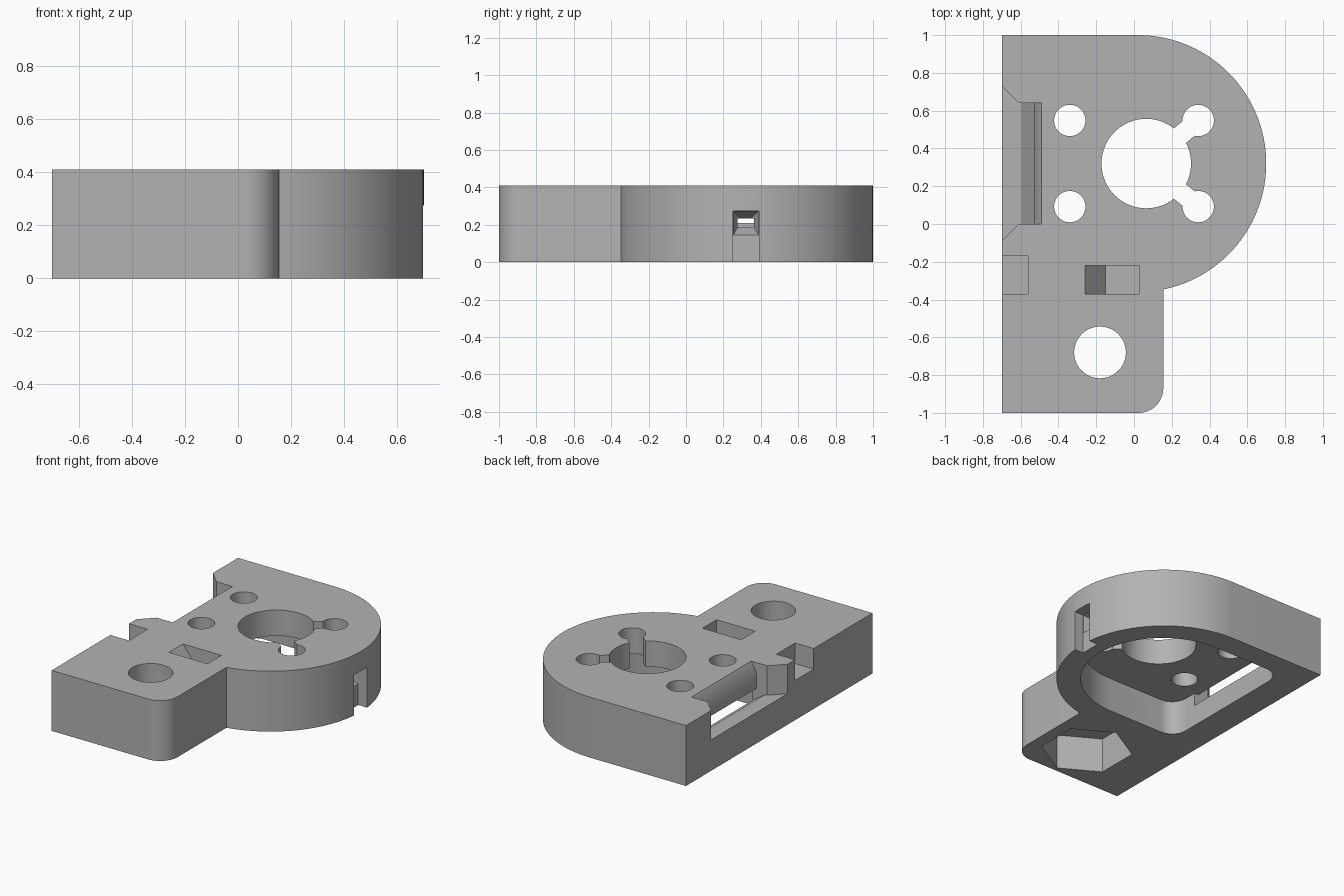
import bpy, bmesh
from math import cos, sin, radians, atan2, hypot
from mathutils import Vector

if "Cube" in bpy.data.objects:
    bpy.data.objects.remove(bpy.data.objects["Cube"])

HEIGHT = 0.41
CEILING = 0.235
LIP = 0.21
MID_Y = 0.32

grey = bpy.data.materials.new("plain grey")
grey.use_nodes = True
colour = (0.45, 0.45, 0.45, 1)
grey.diffuse_color = colour
grey.node_tree.nodes["Principled BSDF"].inputs["Base Color"].default_value = colour


def arc(cx, cy, r, start, end, steps):
    angles = [radians(start + (end - start) * i / steps) for i in range(steps + 1)]
    return [(cx + r * cos(a), cy + r * sin(a)) for a in angles]


def prism(name, points, low, high, along="z"):
    """Extrude a flat outline along z, or an x-z outline along y."""
    bm = bmesh.new()
    place = (lambda p, h: (p[0], p[1], h)) if along == "z" else (lambda p, h: (p[0], h, p[1]))
    lower = [bm.verts.new(place(p, low)) for p in points]
    upper = [bm.verts.new(place(p, high)) for p in points]
    bm.faces.new(lower)
    bm.faces.new(upper)
    for i in range(len(points)):
        j = (i + 1) % len(points)
        bm.faces.new((lower[i], lower[j], upper[j], upper[i]))
    bmesh.ops.recalc_face_normals(bm, faces=bm.faces)
    mesh = bpy.data.meshes.new(name)
    bm.to_mesh(mesh)
    bm.free()
    mesh.materials.append(grey)
    obj = bpy.data.objects.new(name, mesh)
    bpy.context.collection.objects.link(obj)
    return obj


def rect(x0, x1, y0, y1):
    return [(x0, y0), (x1, y0), (x1, y1), (x0, y1)]


def circle(x, y, r, sides=48, start=0):
    return arc(x, y, r, start, start + 360, sides)[:-1]


# Body plate: square tab with one rounded corner, joined to a round head
outline = [(-0.7, -1)] + arc(0.025, -0.87, 0.13, -90, 0, 12)
outline += arc(0.02, MID_Y, 0.68, -78.5, 90, 56) + [(-0.7, 1)]
body = prism("motor_mount_body", outline, 0, HEIGHT)

cutters = []


def cut(*args, **kw):
    cutters.append(prism(*args, **kw))


# Motor cavity open underneath
cavity = arc(0.03, MID_Y, 0.52, -90, 90, 48)
cavity += arc(-0.39, MID_Y + 0.41, 0.11, 90, 180, 8) + arc(-0.39, MID_Y - 0.41, 0.11, 180, 270, 8)
cut("cavity", cavity, -0.1, CEILING)

# Shaft hole, screw holes and the two channels that join them
shaft = Vector((0.065, MID_Y))
cut("shaft_hole", circle(*shaft, 0.237, 64), 0.1, 0.5)
for dy in (-0.228, 0.228):
    for x in (-0.34, 0.34):
        cut("screw_hole", circle(x, MID_Y + dy, 0.083), 0.1, 0.5)
    end = Vector((0.34, MID_Y + dy))
    way = (end - shaft).normalized()
    side = Vector((-way.y, way.x)) * 0.05
    start = shaft + way * 0.12
    cut("channel", [start - side, end - side, end + side, start + side], 0.1, 0.5)

# Mounting bolt hole with a hexagonal nut pocket below
cut("bolt_hole", circle(-0.18, -0.68, 0.137), -0.1, 0.5)
cut("nut_pocket", circle(-0.18, -0.68, 0.29, 6, 30), -0.1, 0.24)

# Wide side window: chamfered top edge, flat lip, ramp into the cavity
window = [(-0.8, 0.45), (-0.467, 0.45), (-0.53, 0.34), (-0.53, CEILING), (-0.45, CEILING),
          (-0.45, 0.113), (-0.595, LIP), (-0.8, LIP)]
cut("side_window", window, 0, 0.64, along="y")
cut("window_flare", [(-0.61, 0), (-0.61, 0.64), (-0.75, 0.78), (-0.75, -0.14)], LIP, 0.5)

# Shallow notch in the side, and the ramped slot in line with it
cut("side_notch", rect(-0.8, -0.56, -0.37, -0.17), 0.27, 0.5)
cut("ramped_slot", [(-0.291, 0.45), (-0.26, HEIGHT), (-0.15, 0.27), (0.03, 0.27), (0.03, 0.45)],
    -0.37, -0.22, along="y")

# Cable exit on the round side, with a funnel through the wall
cut("cable_slot", rect(0.63, 0.8, 0.25, 0.39), -0.1, 0.275)
funnel = prism("cable_funnel", rect(0.5, 0.64, 0.25, 0.39), 0.14, 0.275)
for v in funnel.data.vertices:
    if v.co.x < 0.55:
        v.co.y = MID_Y + (v.co.y - MID_Y) * 0.45
        v.co.z = LIP if v.co.z < 0.2 else 0.24
cutters.append(funnel)

# Subtract every cutter, then discard it
bpy.context.view_layer.objects.active = body
for cutter in cutters:
    cutter.hide_render = True
    mod = body.modifiers.new(cutter.name, "BOOLEAN")
    mod.operation = "DIFFERENCE"
    mod.solver = "EXACT"
    mod.object = cutter
    bpy.ops.object.modifier_apply(modifier=mod.name)
for cutter in cutters:
    bpy.data.objects.remove(cutter)

bpy.ops.object.select_all(action="DESELECT")
body.select_set(True)
bpy.ops.object.shade_smooth_by_angle(angle=radians(30))
